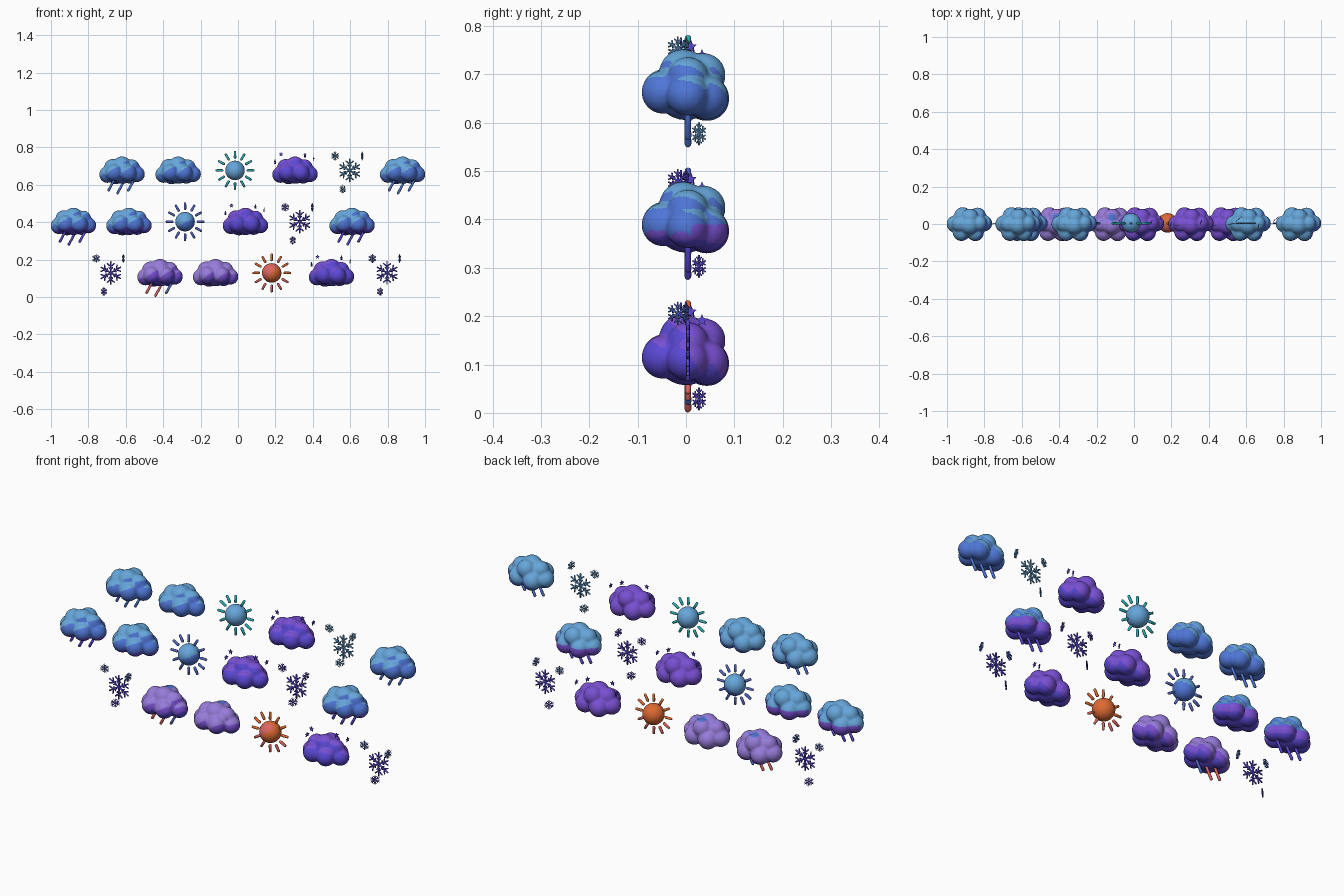
import bpy, bmesh, math
from mathutils import Matrix, Vector

if "Cube" in bpy.data.objects:
    bpy.data.objects.remove(bpy.data.objects["Cube"])


def mat(name, hexa):
    m = bpy.data.materials.new(name)
    c = [int(hexa[i:i + 2], 16) / 255 for i in (0, 2, 4)]
    m.diffuse_color = [((v + .055) / 1.055) ** 2.4 if v > .04 else v / 12.92 for v in c] + [1]
    m.use_nodes = True
    m.node_tree.nodes["Principled BSDF"].inputs["Base Color"].default_value = m.diffuse_color
    return m


LIGHT = mat("light blue", "66A6DA")
BLUE = mat("blue", "4F76D6")
INDIGO = mat("indigo", "5A48D4")
VIOLET = mat("violet", "7850D2")
LILAC = mat("lilac", "977CDA")
TEAL = mat("teal", "2CB0B8")
ORANGE = mat("orange", "DE6A32")
SALMON = mat("salmon", "DC6660")
SLATE = mat("slate blue", "5468C4")
FROST = mat("frost blue", "5A92C0")


def make(name, bm, mats, loc, smooth=True, rule=None):
    me = bpy.data.meshes.new(name)
    bm.to_mesh(me)
    bm.free()
    for m in mats:
        me.materials.append(m)
    for p in me.polygons:
        p.use_smooth = smooth
        if rule:
            p.material_index = int(rule(p))
    ob = bpy.data.objects.new(name, me)
    ob.location = loc
    bpy.context.collection.objects.link(ob)
    return ob


def capsule(bm, a, b, r, seg=8, rings=6):
    """Round-ended rod from a to b."""
    a, b = Vector(a), Vector(b)
    d = b - a
    vs = bmesh.ops.create_uvsphere(bm, u_segments=seg, v_segments=rings, radius=r)["verts"]
    for v in vs:
        if v.co.z > 1e-6:
            v.co.z += d.length
    rot = d.to_track_quat("Z", "Y").to_matrix().to_4x4()
    bmesh.ops.transform(bm, matrix=Matrix.Translation(a) @ rot, verts=vs)


# cloud master: lobes fused with a voxel remesh
LOBES = [(0, 0, -.005, .067), (-.077, 0, -.022, .045), (.079, .003, -.02, .043),
         (-.043, -.045, -.012, .046), (.032, -.047, -.014, .045),
         (-.035, .043, -.027, .047), (.043, .042, -.025, .046),
         (0, -.006, .025, .05), (-.052, 0, .018, .043),
         (.052, .004, .017, .042), (.002, .036, .021, .046)]
bm = bmesh.new()
for x, y, z, r in LOBES:
    bmesh.ops.create_icosphere(bm, subdivisions=4, radius=r, matrix=Matrix.Translation((x, y, z)))
master = make("cloud_master", bm, [], (0, 0, 0))
rm = master.modifiers.new("fuse", "REMESH")
rm.mode, rm.voxel_size = "VOXEL", .005
sm = master.modifiers.new("soften", "SMOOTH")
sm.iterations = 10
dg = bpy.context.evaluated_depsgraph_get()
cloud_mesh = bpy.data.meshes.new_from_object(master.evaluated_get(dg))
bpy.data.objects.remove(master)

# cloud colours by height and direction: upper, middle, underside, crown
CLOUD = {"top": (LIGHT, BLUE, VIOLET), "mid": (LIGHT, BLUE, VIOLET, INDIGO),
         "low": (LILAC, VIOLET, INDIGO, BLUE), "low_rain": (LILAC, VIOLET, INDIGO, BLUE),
         "night": (VIOLET, INDIGO, INDIGO)}
LIMITS = {"top": (.1, -1.75), "mid": (.2, -1.25), "low": (-.5, -1.3),
          "low_rain": (-.15, -1.0), "night": (-.1, -9)}


def cloud(name, kind, loc):
    me = cloud_mesh.copy()
    me.name = name
    me.materials.clear()
    for m in CLOUD[kind]:
        me.materials.append(m)
    hi, lo = LIMITS[kind]
    for p in me.polygons:
        c, n = p.center, p.normal
        if kind == "night":
            s = .8 * n.y + .5 * n.z - .3 * n.x + 3 * c.z
        else:
            s = .4 * n.y + .85 * n.z - .8 * n.x + c.z / .15
        i = 0 if s > hi else 1 if s > lo else 2
        if kind == "mid" and c.y > .01 and c.z < -.015:
            i = 2
        if kind == "mid" and n.z < -.6:
            i = 3
        if "low" in kind and n.z > .9 and c.y > .015 and c.z > .05:
            i = 3
        p.material_index = i
        p.use_smooth = True
    ob = bpy.data.objects.new(name, me)
    ob.location = loc
    bpy.context.collection.objects.link(ob)


def rain(tag, kind, loc):
    cloud("rain_cloud" + tag, "low_rain" if kind == "low" else kind, loc)
    cols = {"top": [BLUE] * 3, "mid": [INDIGO] * 3, "low": [SALMON, SALMON, SLATE]}[kind]
    for i, (x, z) in enumerate([(-.072, -.106), (-.024, -.121), (.034, -.106)]):
        bm = bmesh.new()
        capsule(bm, (x, .004, z), (x + .03, .004, z + .055), .007)
        make(f"rain_drop{tag}_{i}", bm, [cols[i]], loc)


def plain(tag, kind, loc):
    cloud("cloud" + tag, kind, loc)


def sun(tag, kind, loc):
    bm = bmesh.new()
    bmesh.ops.create_uvsphere(bm, u_segments=32, v_segments=20, radius=.052,
                              matrix=Matrix.Translation((0, .006, 0)))
    mats, rule = {
        "top": ([LIGHT], None),
        "mid": ([LIGHT, BLUE], lambda p: p.normal.z - .5 * p.normal.x < -.1),
        "low": ([ORANGE, SALMON], lambda p: p.normal.y < -.3 and p.normal.z > p.normal.x),
    }[kind]
    make("sun_ball" + tag, bm, mats, loc, True, rule)
    bm = bmesh.new()
    for k in range(12):
        a = k * math.pi / 6
        d = Vector((math.sin(a), 0, math.cos(a)))
        off = Vector((0, .004, 0))
        capsule(bm, d * .069 + off, d * .097 + off, .007)
    mats = {"top": [TEAL], "mid": [SLATE], "low": [ORANGE, SALMON]}[kind]
    rule = (lambda p: p.center.z < -.02) if kind == "low" else None
    make("sun_rays" + tag, bm, mats, loc, True, rule)


def night(tag, kind, loc):
    cloud("night_cloud" + tag, "night", loc)
    # five-pointed stars: x, y, z, turn
    stars = [(-.075, -.01, .086, 0), (-.107, 0, .045, 70), (.053, .01, .08, 65),
             (.1, .033, .062, 85)]
    bm = bmesh.new()
    for x, y, z, turn in stars:
        ring = []
        for k in range(10):
            r, a = (.013, .006)[k % 2], k * math.pi / 5
            ring.append(bm.verts.new((r * math.sin(a), -.002, r * math.cos(a))))
        f = bm.faces.new(ring)
        ext = bmesh.ops.extrude_face_region(bm, geom=[f])["geom"]
        back = [g for g in ext if isinstance(g, bmesh.types.BMVert)]
        bmesh.ops.translate(bm, vec=(0, .004, 0), verts=back)
        m = Matrix.Translation((x, y, z)) @ Matrix.Rotation(math.radians(turn), 4, "Z")
        bmesh.ops.transform(bm, matrix=m, verts=ring + back)
    bmesh.ops.recalc_face_normals(bm, faces=bm.faces)
    make("stars" + tag, bm, [INDIGO], loc, False)


def snow(tag, kind, loc):
    # one large flake and three small turned ones: x, y, z, scale, rod radius, turn
    flakes = [(0, .004, 0, 1, .0045, 0), (-.078, 0, .077, .37, .0022, 15),
              (.067, -.017, .077, .37, .0022, 75), (-.037, .027, -.1, .37, .0022, 40)]
    for i, (x, y, z, s, r, turn) in enumerate(flakes):
        bm = bmesh.new()
        for k in range(6):
            a = k * math.pi / 3

            def pt(rad, side=0):
                return (s * (rad * math.sin(a) + side * math.cos(a)), 0,
                        s * (rad * math.cos(a) - side * math.sin(a)))
            capsule(bm, pt(0), pt(.059), r, 6, 6)
            for side in (-1, 1):  # branches
                capsule(bm, pt(.034), pt(.049, .018 * side), r * .9, 6, 6)
                capsule(bm, pt(.019), pt(.028, .009 * side), r * .9, 6, 6)
        bmesh.ops.rotate(bm, verts=bm.verts, matrix=Matrix.Rotation(math.radians(turn), 3, "Z"))
        col = FROST if kind == "top" else SLATE if kind == "low" and i in (1, 2) else INDIGO
        make(f"snowflake{tag}_{i}", bm, [col], Vector(loc) + Vector((x, y, z)))


# three staggered rows of icons, the cycle shifted in the lowest row
CYCLE = [rain, plain, sun, night, snow]
ROWS = [("top", .677, 0, [-.62, -.32, -.016, .305, .597, .88]),
        ("mid", .403, 0, [-.88, -.583, -.283, .04, .33, .61]),
        ("low", .129, 4, [-.68, -.417, -.12, .18, .5, .797])]
for kind, z, first, xs in ROWS:
    for i, x in enumerate(xs):
        CYCLE[(first + i) % 5](f"_{kind}_{i}", kind, (x, 0, z))
